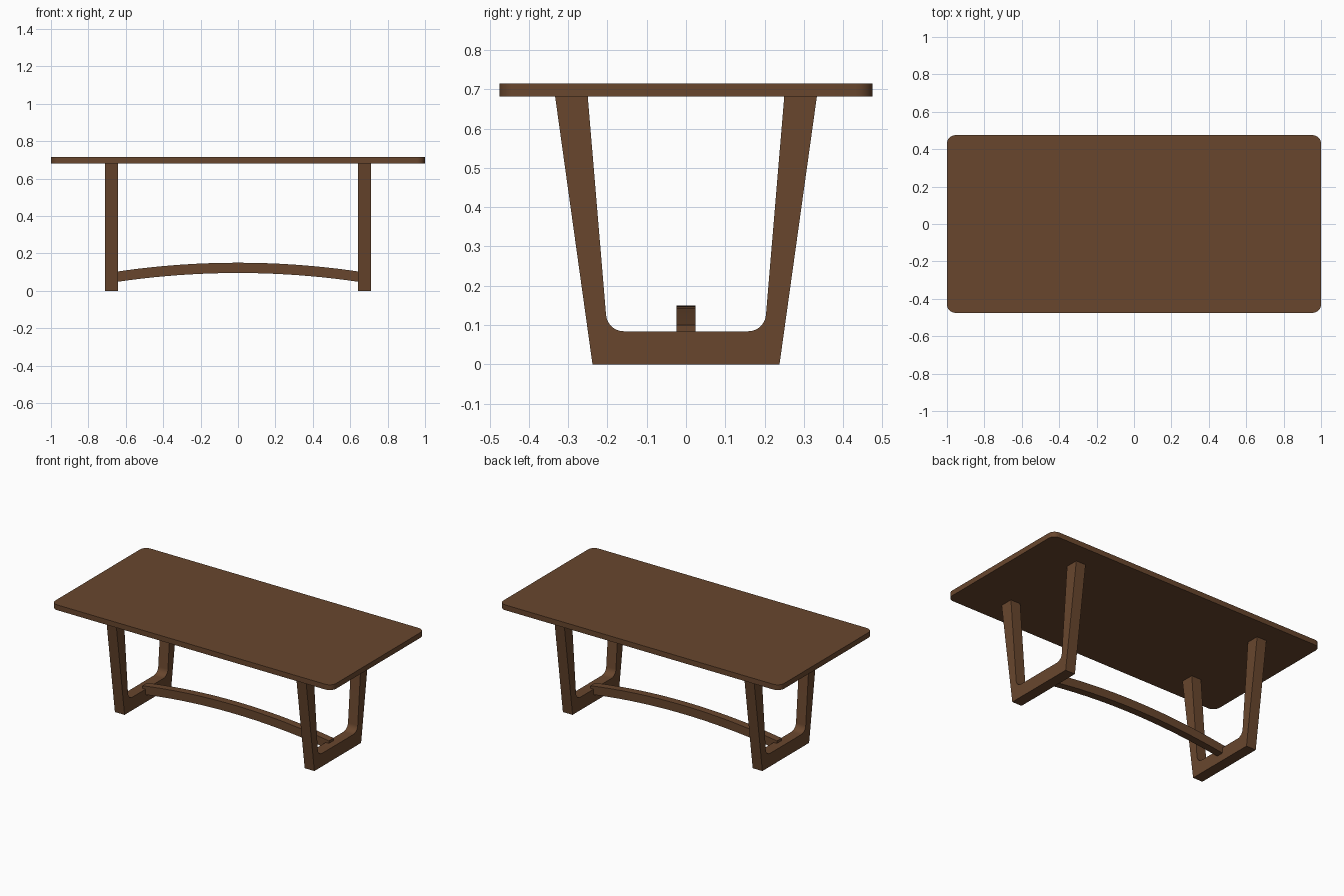
import bpy, bmesh, math
from mathutils import Vector

cube = bpy.data.objects.get("Cube")
if cube:
    bpy.data.objects.remove(cube, do_unlink=True)

# Single walnut colour
WALNUT = (0.14, 0.062, 0.027, 1.0)
wood = bpy.data.materials.new("walnut wood")
wood.use_nodes = True
wood.diffuse_color = WALNUT
wood.node_tree.nodes["Principled BSDF"].inputs["Base Color"].default_value = WALNUT


def extrude_outline(name, outline, depth):
    """Fill a closed 3D outline, extrude it along depth and shade it."""
    bm = bmesh.new()
    face = bm.faces.new([bm.verts.new(p) for p in outline])
    new = bmesh.ops.extrude_face_region(bm, geom=[face])["geom"]
    verts = [g for g in new if isinstance(g, bmesh.types.BMVert)]
    bmesh.ops.translate(bm, verts=verts, vec=Vector(depth))
    bmesh.ops.recalc_face_normals(bm, faces=bm.faces[:])
    mesh = bpy.data.meshes.new(name)
    bm.to_mesh(mesh)
    bm.free()
    mesh.materials.append(wood)
    obj = bpy.data.objects.new(name, mesh)
    bpy.context.collection.objects.link(obj)
    bpy.ops.object.select_all(action='DESELECT')
    obj.select_set(True)
    bpy.context.view_layer.objects.active = obj
    bpy.ops.object.shade_smooth_by_angle(angle=math.radians(30))
    return obj


def arc(cx, cy, r, start, end, steps):
    """Points on a circular arc, angles in radians."""
    angles = [start + (end - start) * i / steps for i in range(steps + 1)]
    return [(cx + r * math.cos(a), cy + r * math.sin(a)) for a in angles]


# Tabletop: board with rounded corners
HALF_X, HALF_Y, TOP_Z, UNDER_Z, CORNER = 1.0, 0.475, 0.715, 0.681, 0.045
board = []
for i, (sx, sy) in enumerate([(1, 1), (-1, 1), (-1, -1), (1, -1)]):
    board += arc(sx * (HALF_X - CORNER), sy * (HALF_Y - CORNER), CORNER,
                 i * math.pi / 2, (i + 1) * math.pi / 2, 8)
extrude_outline("tabletop", [(x, y, UNDER_Z) for x, y in board],
                (0, 0, TOP_Z - UNDER_Z))

# Leg frames: splayed U with rounded inner corners
FLOOR_Z, INNER_BOTTOM, INNER_TOP, FILLET = 0.084, 0.2, 0.25, 0.045
tilt = math.atan2(INNER_TOP - INNER_BOTTOM, UNDER_Z - FLOOR_Z)
tangent = FILLET * math.tan((math.pi / 2 - tilt) / 2)
half = [(0.238, 0), (0.333, UNDER_Z), (INNER_TOP, UNDER_Z)]
half += arc(INNER_BOTTOM - tangent, FLOOR_Z + FILLET, FILLET,
            -tilt, -math.pi / 2, 8)
profile = half + [(-y, z) for y, z in reversed(half)]
FRAME_IN, FRAME_OUT = 0.642, 0.711
for side, sign in (("left", 1), ("right", -1)):
    extrude_outline(f"{side}_leg_frame",
                    [(sign * FRAME_IN, y, z) for y, z in profile],
                    (sign * (FRAME_OUT - FRAME_IN), 0, 0))

# Stretcher: shallow arched bar let into both frames
END_X, CROWN_Z, RISE, THICK, WIDTH, STEPS = 0.665, 0.15, 0.05, 0.055, 0.048, 24
xs = [END_X * (2 * i / STEPS - 1) for i in range(STEPS + 1)]
upper = [(x, -WIDTH / 2, CROWN_Z - RISE * (x / END_X) ** 2) for x in xs]
lower = [(x, y, z - THICK) for x, y, z in reversed(upper)]
extrude_outline("stretcher", upper + lower, (0, WIDTH, 0))
